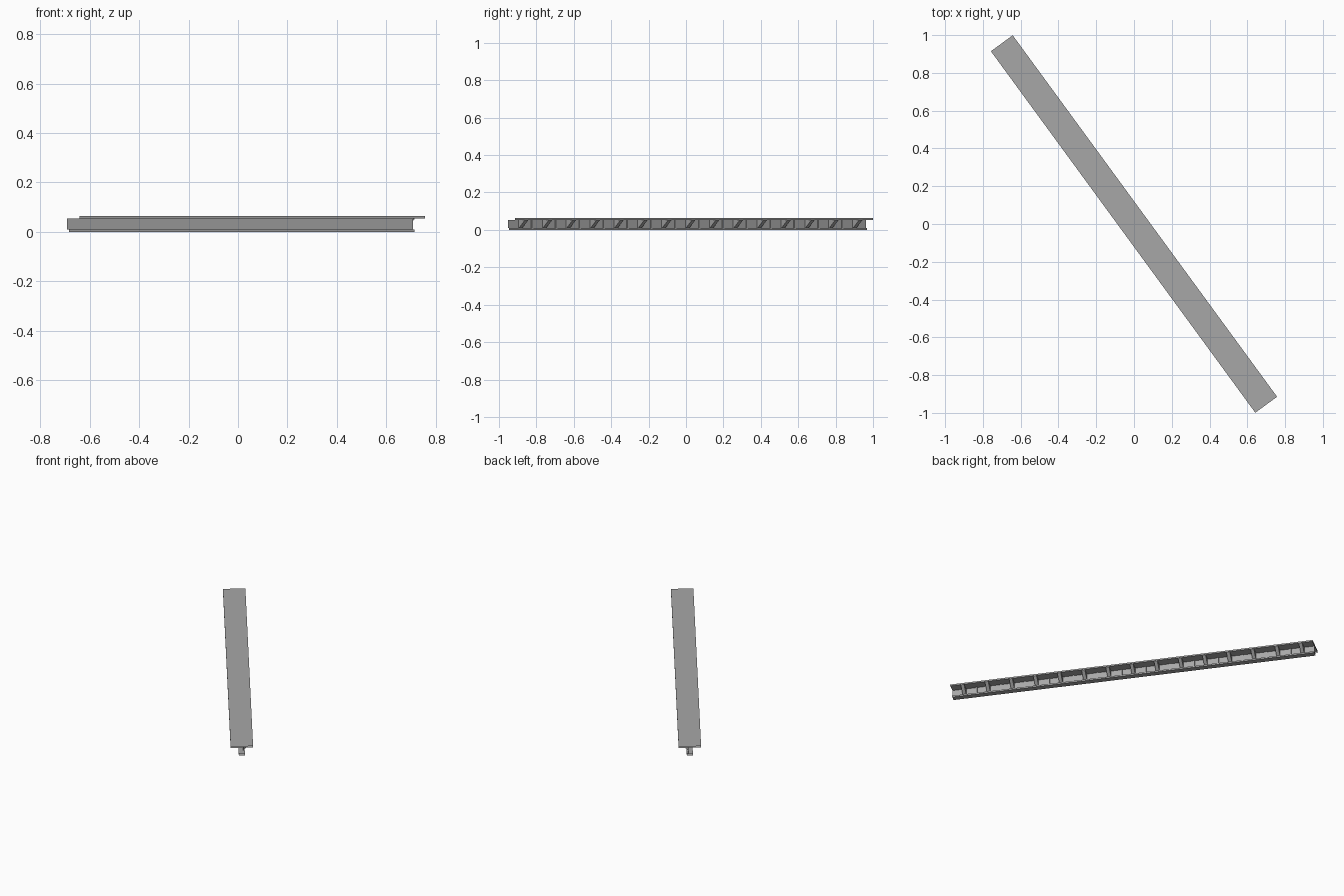
import bpy, bmesh, math
from mathutils import Matrix

if "Cube" in bpy.data.objects:
    bpy.data.objects.remove(bpy.data.objects["Cube"])

LENGTH = 2.371
BAYS = 15
STEP = LENGTH / BAYS
TURN = Matrix.Rotation(math.atan2(-0.957, 0.70), 4, 'Z')

grey = bpy.data.materials.new("steel_grey")
grey.use_nodes = True
colour = (0.39, 0.39, 0.39, 1)
grey.diffuse_color = colour
grey.node_tree.nodes["Principled BSDF"].inputs["Base Color"].default_value = colour


def extrude_profile(name, profile, centres, length, closed):
    """Sweep a (across, height) profile along the beam at each centre."""
    bm = bmesh.new()
    for c in centres:
        a = [bm.verts.new((c - length / 2, w, z)) for w, z in profile]
        b = [bm.verts.new((c + length / 2, w, z)) for w, z in profile]
        n = len(profile)
        for i in range(n if closed else n - 1):
            j = (i + 1) % n
            bm.faces.new((a[i], b[i], b[j], a[j]))
        if closed:
            bm.faces.new(a)
            bm.faces.new(b[::-1])
    bmesh.ops.recalc_face_normals(bm, faces=bm.faces)
    bm.transform(TURN)
    mesh = bpy.data.meshes.new(name)
    bm.to_mesh(mesh)
    bm.free()
    mesh.materials.append(grey)
    obj = bpy.data.objects.new(name, mesh)
    bpy.context.collection.objects.link(obj)
    return obj


def channel(half, low, high):
    """Flat channel, open along its back edge."""
    return [(-half, low), (half, low), (half, high), (-half, high)]


# Long open-backed plates joined by an upright web
extrude_profile("top_plate", channel(0.0715, 0.053, 0.063), [0], LENGTH, False)
extrude_profile("bottom_flange", channel(0.0195, 0, 0.01), [0], LENGTH, False)
extrude_profile("web", [(0.01, 0.01), (0.01, 0.053)], [0], LENGTH, False)

# Sloped brackets in the middle of each bay
middles = [(i + 0.5) * STEP - LENGTH / 2 for i in range(BAYS)]
extrude_profile("brackets", [(0.01, 0.01), (0.015, 0.01), (0.069, 0.052),
                             (0.069, 0.054), (0.01, 0.054)], middles, 0.022, True)

# Thin upright ribs between the bays
joints = [i * STEP - LENGTH / 2 for i in range(1, BAYS)]
extrude_profile("ribs", [(0.01, 0.01), (0.016, 0.01), (0.016, 0.053),
                         (0.01, 0.053)], joints, 0.01, True)
